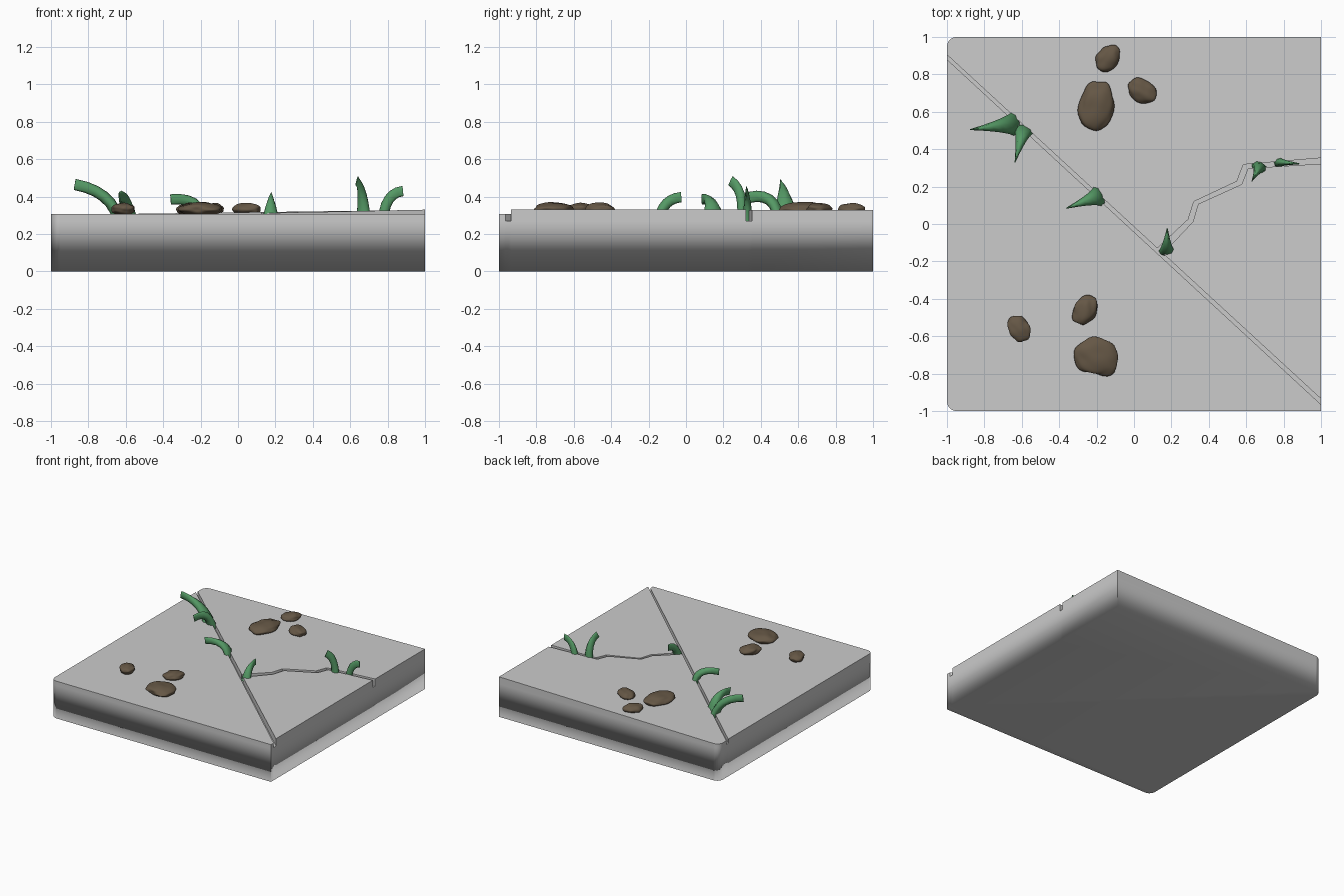
import bpy, bmesh, math
from mathutils import Vector, noise

if "Cube" in bpy.data.objects:
    bpy.data.objects.remove(bpy.data.objects["Cube"])

FLOOR = 0.27  # bottom of the cracks


def material(name, color):
    m = bpy.data.materials.new(name)
    m.diffuse_color = (*color, 1)
    m.use_nodes = True
    m.node_tree.nodes["Principled BSDF"].inputs["Base Color"].default_value = m.diffuse_color
    return m


def add_object(name, bm, mat=None):
    me = bpy.data.meshes.new(name)
    bm.to_mesh(me)
    bm.free()
    ob = bpy.data.objects.new(name, me)
    bpy.context.collection.objects.link(ob)
    if mat:
        me.materials.append(mat)
    return ob


def arc(cx, cy, r, start):
    return [(cx + r * math.cos(math.radians(start + a)),
             cy + r * math.sin(math.radians(start + a))) for a in range(0, 91, 18)]


# Outlines of the three slab pieces and the cracks between them
up = lambda x: -0.015 - 0.92 * x
junction_a, junction_b = (0.125, up(0.125)), (0.155, up(0.155))
edge_a = [(0.29, 0.025), (0.32, 0.12), (0.55, 0.228), (0.585, 0.318), (1, 0.353)]
edge_b = [(0.315, 0.012), (0.343, 0.107), (0.575, 0.212), (0.61, 0.298), (1, 0.322)]
side_a, side_b = [junction_a] + edge_a, [junction_b] + edge_b
front = [(-1, 0.88)] + arc(-0.95, -0.95, 0.05, 180) + [(1, -1), (1, -0.965)]
back = [(-1, 0.905)] + side_a + [(1, 1)] + arc(-0.95, 0.95, 0.05, 90)
right = [junction_b, (1, -0.935), (1, 0.322)] + edge_b[-2::-1]
long_crack = [(-1, 0.88), (1, -0.965), (1, -0.935), junction_b, junction_a, (-1, 0.905)]
short_crack = [[side_a[i], side_b[i], side_b[i + 1], side_a[i + 1]] for i in range(5)]


def on_outside(p, q):
    def rim(v):
        return (max(abs(v[0]), abs(v[1])) > 0.9999
                or (v[0] < -0.949 and abs(v[1]) > 0.949))
    same_side = any(abs(p[k] - q[k]) < 1e-4 and abs(p[k]) > 0.9999 for k in (0, 1))
    corner = all(v[0] < -0.949 and abs(v[1]) > 0.949 for v in (p, q))
    return rim(p) and rim(q) and (same_side or corner)


# Slab: tops, crack walls and floors, outer sides, bottom
bm = bmesh.new()


def wall(p, q, z0, zp, zq):
    bm.faces.new([bm.verts.new(c) for c in
                  ((*p, z0), (*q, z0), (*q, zq), (*p, zp))])


def piece(poly, height):
    bm.faces.new([bm.verts.new((*p, height(p[0]))) for p in poly])
    for p, q in zip(poly, poly[1:] + poly[:1]):
        if height(0) > FLOOR:
            wall(p, q, FLOOR, height(p[0]), height(q[0]))
        if on_outside(p, q):
            wall(p, q, 0, FLOOR, FLOOR)


piece(front, lambda x: 0.306)
piece(back, lambda x: 0.302 + 0.0135 * (x + 1))
piece(right, lambda x: 0.312 + 0.018 * (x - 0.15) / 0.85)
for c in [long_crack] + short_crack:
    piece(c, lambda x: FLOOR)
rim_loop = front + [(1, -0.935), (1, 0.322), (1, 0.353), (1, 1)] + arc(-0.95, 0.95, 0.05, 90) + [(-1, 0.905)]
bm.faces.new([bm.verts.new((*p, 0)) for p in reversed(rim_loop)])
bmesh.ops.remove_doubles(bm, verts=bm.verts, dist=1e-4)
for f in bm.faces:
    f.smooth = True
for e in bm.edges:
    upper = max(v.co.z for v in e.verts) > 0.26
    e.smooth = not (upper and len(e.link_faces) == 2 and e.calc_face_angle(0) > 0.6)
slab = add_object("cracked_slab", bm)
wn = slab.modifiers.new("normals", "WEIGHTED_NORMAL")
wn.keep_sharp = True

# Grass blades: bent, flat wedges that narrow to a vertical edge
green = material("grass_green", (0.09, 0.32, 0.13))


def blade(name, base, ctrl, tip, width, thick=0.055, steps=6, sides=8):
    b, c, t = Vector(base), Vector(ctrl), Vector(tip)
    heading = Vector((t.x - b.x, t.y - b.y, 0)).normalized()
    across = Vector((-heading.y, heading.x, 0))
    bm = bmesh.new()
    rings = []
    for i in range(steps + 1):
        s = i / steps
        pos = b * (1 - s) ** 2 + c * 2 * s * (1 - s) + t * s * s
        tangent = ((c - b) * (1 - s) + (t - c) * s).normalized()
        normal = tangent.cross(across)
        w = width * (1 - s) / 2 + 0.003
        rings.append([bm.verts.new(pos + across * w * math.cos(a) + normal * thick / 2 * math.sin(a))
                      for a in (2 * math.pi * k / sides for k in range(sides))])
    for r0, r1 in zip(rings, rings[1:]):
        for k in range(sides):
            n = (k + 1) % sides
            bm.faces.new((r0[k], r0[n], r1[n], r1[k]))
    bm.faces.new(rings[0])
    bm.faces.new(rings[-1])
    bmesh.ops.recalc_face_normals(bm, faces=bm.faces)
    for f in bm.faces:
        f.smooth = len(f.verts) == 4
    add_object(name, bm, green)


blades = [
    ((-0.64, 0.535, 0.28), (-0.68, 0.53, 0.43), (-0.873, 0.505, 0.465), 0.13, 0.06),
    ((-0.59, 0.50, 0.28), (-0.60, 0.47, 0.43), (-0.635, 0.335, 0.395), 0.10, 0.06),
    ((-0.19, 0.15, 0.28), (-0.20, 0.145, 0.40), (-0.36, 0.085, 0.385), 0.12, 0.055),
    ((0.175, -0.145, 0.28), (0.175, -0.12, 0.39), (0.178, -0.025, 0.397), 0.08, 0.055),
    ((0.67, 0.305, 0.27), (0.675, 0.31, 0.44), (0.635, 0.238, 0.485), 0.085, 0.055),
    ((0.775, 0.33, 0.27), (0.785, 0.329, 0.42), (0.882, 0.322, 0.43), 0.05, 0.055),
]
for i, (b, c, t, w, th) in enumerate(blades):
    blade(f"grass_blade_{i + 1}", b, c, t, w, th)

# Stones: flattened lumpy pebbles (x, y, half length x, half length y, turn, half height)
brown = material("stone_brown", (0.13, 0.095, 0.06))
stones = [
    (-0.20, 0.63, 0.095, 0.13, -10, 0.037), (-0.14, 0.885, 0.058, 0.075, -35, 0.032),
    (0.045, 0.71, 0.082, 0.06, -30, 0.034), (-0.20, -0.71, 0.125, 0.098, -18, 0.036),
    (-0.26, -0.46, 0.063, 0.08, -30, 0.033), (-0.615, -0.56, 0.058, 0.074, 30, 0.033),
]
for i, (x, y, rx, ry, turn, rz) in enumerate(stones):
    bm = bmesh.new()
    bmesh.ops.create_icosphere(bm, subdivisions=4, radius=1)
    for v in bm.verts:
        lump = 1 + 0.16 * noise.noise(v.co * 1.5 + Vector((i * 7.3, 2.1, 4.7)))
        v.co = v.co * lump
        v.co.x, v.co.y, v.co.z = v.co.x * rx, v.co.y * ry, v.co.z * rz
    for f in bm.faces:
        f.smooth = True
    ob = add_object(f"stone_{i + 1}", bm, brown)
    ob.location = (x, y, 0.333)
    ob.rotation_euler.z = math.radians(turn)
